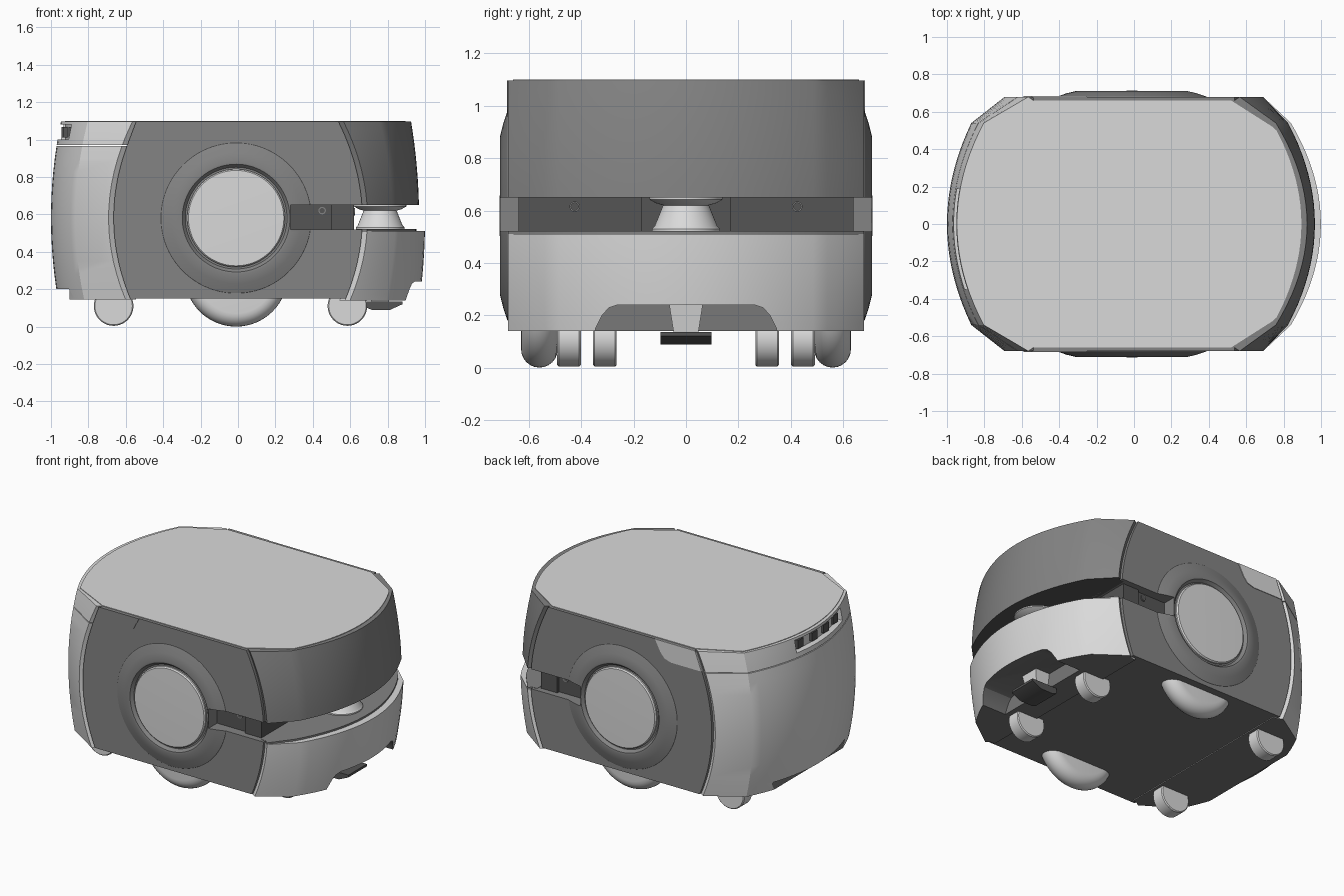
import bpy, bmesh
from math import pi, cos, sin
from mathutils import Matrix

cube = bpy.data.objects.get("Cube")
if cube:
    bpy.data.objects.remove(cube, do_unlink=True)


def material(name, v):
    m = bpy.data.materials.new(name)
    m.use_nodes = True
    m.diffuse_color = (v, v, v, 1)
    m.node_tree.nodes["Principled BSDF"].inputs["Base Color"].default_value = (v, v, v, 1)
    return m


LIGHT = material("light grey", 0.70)
DARK = material("dark grey", 0.23)
UNDER = material("underside grey", 0.19)
GAP = material("charcoal", 0.09)


def finish(name, bm, mats):
    bmesh.ops.recalc_face_normals(bm, faces=bm.faces[:])
    me = bpy.data.meshes.new(name)
    bm.to_mesh(me)
    bm.free()
    for m in mats:
        me.materials.append(m)
    me.shade_smooth()
    me.set_sharp_from_angle(angle=0.5)
    ob = bpy.data.objects.new(name, me)
    bpy.context.scene.collection.objects.link(ob)
    return ob


def loft(name, rings, mats):
    """Skin closed rings of points and cap both ends."""
    bm = bmesh.new()
    rows = [[bm.verts.new(p) for p in r] for r in rings]
    n = len(rows[0])
    for a, b in zip(rows, rows[1:]):
        for i in range(n):
            j = (i + 1) % n
            bm.faces.new((a[i], a[j], b[j], b[i]))
    caps = [bm.faces.new(rows[0]), bm.faces.new(rows[-1])]
    if len(mats) > 1:          # second material goes on the underside
        caps[0].material_index = 1
    return finish(name, bm, mats)


def levels(z0, z1, n=12):
    return [z0 + (z1 - z0) * i / n for i in range(n + 1)]


def prism(name, pts, lo, hi, axis, mat):
    """Extrude a flat outline along the x, y or z axis."""
    place = {"x": lambda a, b, t: (t, a, b),
             "y": lambda a, b, t: (a, t, b),
             "z": lambda a, b, t: (a, b, t)}[axis]
    return loft(name, [[place(a, b, t) for a, b in pts] for t in (lo, hi)], [mat])


def box(name, x0, x1, y0, y1, z0, z1, mat):
    return prism(name, [(x0, y0), (x1, y0), (x1, y1), (x0, y1)], z0, z1, "z", mat)


def lathe(name, profile, centre, axis, mat, seg=64):
    """Turn (radius, offset) points around an axis given as x, y, -y or z."""
    bm = bmesh.new()
    vs = [bm.verts.new((r, 0, h)) for r, h in profile]
    edges = [bm.edges.new(p) for p in zip(vs, vs[1:])]
    bmesh.ops.spin(bm, geom=vs + edges, cent=(0, 0, 0), axis=(0, 0, 1),
                   angle=2 * pi, steps=seg)
    bmesh.ops.remove_doubles(bm, verts=bm.verts[:], dist=1e-5)
    rot = {"z": Matrix(), "x": Matrix.Rotation(pi / 2, 4, "Y"),
           "y": Matrix.Rotation(-pi / 2, 4, "X"), "-y": Matrix.Rotation(pi / 2, 4, "X")}[axis]
    bmesh.ops.transform(bm, matrix=Matrix.Translation(centre) @ rot, verts=bm.verts[:])
    return finish(name, bm, [mat])


def cut(ob, cutter):
    """Apply a boolean difference and discard the cutter."""
    cutter.hide_render = True
    mod = ob.modifiers.new("cut", "BOOLEAN")
    mod.operation, mod.solver, mod.object = "DIFFERENCE", "EXACT", cutter
    mod.material_mode = "TRANSFER"
    me = bpy.data.meshes.new_from_object(
        ob.evaluated_get(bpy.context.evaluated_depsgraph_get()))
    ob.modifiers.clear()
    ob.data = me
    me.set_sharp_from_angle(angle=0.5)
    bpy.data.objects.remove(cutter, do_unlink=True)


def bow(z):
    return (z - 0.58) ** 2


def seam(z):
    return 0.665 - 0.48 * bow(z)


def nose(corner, tip, y):
    return tip - (tip - corner) * (y / 0.54) ** 2


def end_ring(z, side, corner, tip, k=0.2):
    """Plan of one rounded end, with a small bevel at the panel seam."""
    s, c, t = seam(z), corner - 0.25 * bow(z), tip - k * bow(z)
    half = [(s - 0.03, 0.66), (s, 0.66), (s + 0.027, 0.68), (c, 0.54)]
    ys = [0.54 * i / 10 for i in range(9, -10, -1)]
    pts = half + [(nose(c, t, y), y) for y in ys] + [(x, -y) for x, y in reversed(half)]
    return [(side * x, y, z) for x, y in pts]


def side_ring(z):
    s = seam(z)
    return [(-s, -0.68, z), (s, -0.68, z), (s, 0.68, z), (-s, 0.68, z)]


# Central body with bowed side panels, split by the scanner gap
TOP = 1.096
loft("side_panels_lower", [side_ring(z) for z in levels(0.15, 0.52)], [DARK, UNDER])
loft("side_panels_upper", [side_ring(z) for z in levels(0.65, TOP)], [DARK])
loft("side_panels_middle",
     [[(max(x, -seam(z)) if x < 0 else 0.28, y, z) for x, y, z in side_ring(z)]
      for z in levels(0.52, 0.65, 4)], [DARK])
box("gap_inner_wall", 0.2, 0.54, -0.62, 0.62, 0.515, 0.655, GAP)
for s, tag in ((1, "back"), (-1, "front")):
    box("gap_wall_" + tag, 0.5, 0.62, *sorted((0.17 * s, 0.64 * s)), 0.515, 0.655, GAP)
    lathe("gap_port_" + tag, [(0.014, 0), (0.02, 0), (0.02, 0.006), (0.014, 0.006)],
          (0.62, 0.425 * s, 0.615), "x", DARK, 20)
    lathe("slot_port_" + tag, [(0.014, 0), (0.02, 0), (0.02, 0.006), (0.014, 0.006)],
          (0.45, 0.62 * s, 0.62), "y" if s > 0 else "-y", DARK, 20)

# Light rear shell in two bands
shell = loft("rear_shell", [end_ring(z, -1, 0.87, 1.0) for z in levels(0.145, 0.966)],
             [LIGHT, UNDER])
band = loft("rear_top_band", [end_ring(z, -1, 0.87, 1.0) for z in levels(0.971, TOP, 4)], [LIGHT])
cut(shell, prism("rear_notch_cutter", [(-0.46, 0.1), (-0.42, 0.17), (-0.38, 0.2),
                                       (0.38, 0.2), (0.42, 0.17), (0.46, 0.1)],
                 -1.2, -0.9, "x", UNDER))

# Connector recess in the rear band
ys = [-0.35 + 0.06 * i for i in range(10)]


def rear_x(y):
    return -nose(0.815, 0.956, y)


recess = [(rear_x(y) + 0.03, y) for y in ys] + [(-1.1, ys[-1]), (-1.1, ys[0])]
cut(band, prism("recess_cutter", recess, 1.0, 1.08, "z", LIGHT))
for i in range(4):
    y = 0.13 - 0.135 * i
    x = rear_x(y)
    box("connector_%d" % (i + 1), x + 0.012, x + 0.05, y - 0.028, y + 0.028, 1.012, 1.068, GAP)

# Dark front cap above the gap, light bumper below it
loft("upper_cap", [end_ring(z, 1, 0.825, 0.968, 0.16) for z in levels(0.65, TOP)], [DARK, GAP])
bumper = loft("bumper", [end_ring(z, 1, 0.84, 1.0, 0.15) for z in levels(0.14, 0.51)],
              [LIGHT, UNDER])
notch = [(0.36, 0.1), (0.345, 0.15), (0.32, 0.2), (0.295, 0.228), (0.26, 0.24)]
cut(bumper, prism("front_notch_cutter", notch + [(-y, z) for y, z in reversed(notch)],
                  0.72, 1.2, "x", UNDER))
loft("gap_floor", [end_ring(z, 1, 0.80, 0.955) for z in (0.50, 0.522)], [DARK])

# Scanner in the gap
lathe("scanner", [(0, 0.515), (0.13, 0.515), (0.13, 0.53), (0.12, 0.54), (0.088, 0.62),
                  (0.115, 0.628), (0.14, 0.642), (0.14, 0.655), (0, 0.655)],
      (0.76, 0, 0), "z", LIGHT)

# Flat lid
half = [(-0.535, 0.66), (-0.79, 0.53)]
front = [(0.52, 0.66), (0.74, 0.52)]
lid = [(-nose(0.785, 0.925, y), y) for y in [0.54 * i / 10 for i in range(-9, 10)]]
lid += half[::-1] + front + [(nose(0.74, 0.895, y), y) for y in [0.05 * i for i in range(10, -11, -1)]]
lid += [(x, -y) for x, y in front[::-1] + half]
prism("lid", lid, 1.08, 1.1, "z", LIGHT)

# Side details: corner tabs, wheel covers and drive wheels
tab = [(-0.545, TOP), (-0.25, TOP), (-0.29, 1.02), (-0.32, 0.985), (-0.37, 0.97), (-0.592, 0.97)]
for s, tag, ax, tab_mat in ((1, "back", "y", LIGHT), (-1, "front", "-y", DARK)):
    prism("corner_tab_" + tag, tab, *sorted((s * 0.676, s * 0.684)), "y", tab_mat)
    hub = (0, 0, 0.58)
    hub = (-0.01, 0, 0.58)
    cover = lathe("wheel_bulge_" + tag,
                  [(0, 0.67), (0.41, 0.67), (0.40, 0.682), (0.35, 0.699), (0.30, 0.711),
                   (0.288, 0.709), (0.272, 0.69), (0, 0.69)], hub, ax, DARK, 96)
    cut(cover, box("slot_cutter", 0.28, 0.7, -1, 1, 0.52, 0.65, DARK))
    lathe("wheel_cover_" + tag, [(0, 0.68), (0.262, 0.68), (0.262, 0.7), (0.255, 0.708), (0, 0.713)],
          hub, ax, LIGHT, 96)
    tyre = [(0.206 + 0.07 * cos(a), 0.07 * sin(a)) for a in [pi * i / 12 - pi / 2 for i in range(13)]]
    lathe("drive_wheel_" + tag, [(0, -0.07)] + tyre + [(0, 0.07)],
          (-0.01, 0.56 * s, 0.276), "y", LIGHT)
    for x, y, end in ((0.585, 0.31, "bumper_end"), (-0.665, 0.447, "rear_end")):
        lathe("caster_%s_%s" % (end, tag),
              [(0, -0.045), (0.1, -0.045), (0.106, -0.039), (0.106, 0.039), (0.1, 0.045), (0, 0.045)],
              (x, y * s, 0.11), "y", LIGHT, 40)

# Charging contact under the bumper
loft("contact_stem", [[(0.76 - w, -w, z), (0.76 + w, -w, z), (0.76 + w, w, z), (0.76 - w, w, z)]
                      for w, z in ((0.045, 0.12), (0.065, 0.245))], [LIGHT])
prism("contact_foot", [(0.69, 0.10), (0.72, 0.088), (0.81, 0.088), (0.88, 0.12),
                       (0.88, 0.135), (0.69, 0.135)], -0.097, 0.097, "y", GAP)
